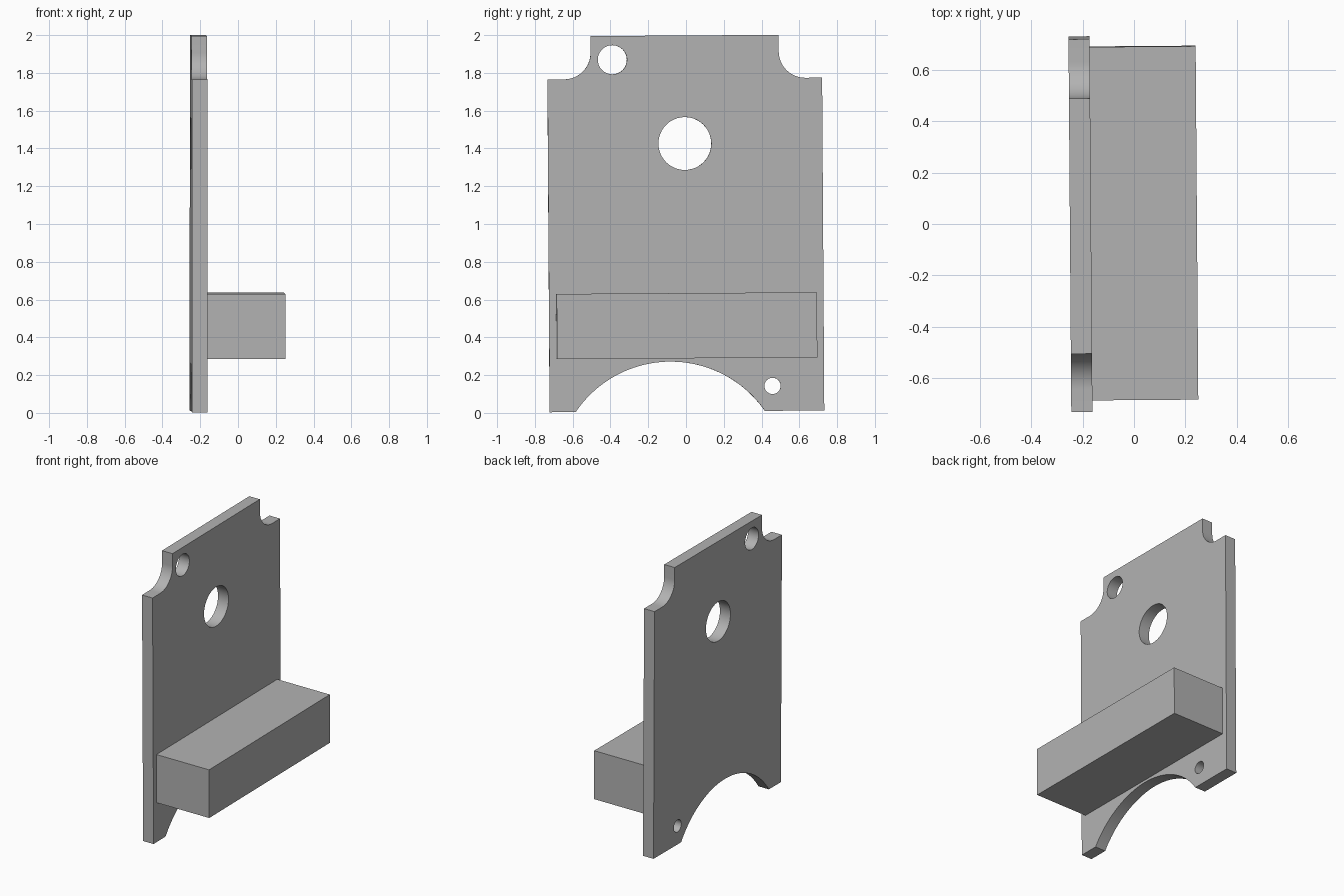
import bpy, bmesh
from math import cos, sin, asin, pi
from mathutils import Matrix, Vector

default = bpy.data.objects.get("Cube")
if default:
    bpy.data.objects.remove(default, do_unlink=True)

grey = bpy.data.materials.new("plain grey")
grey.use_nodes = True
color = (0.45, 0.45, 0.45, 1)
grey.diffuse_color = color
grey.node_tree.nodes["Principled BSDF"].inputs["Base Color"].default_value = color

# The whole bracket leans very slightly about its middle
middle = Matrix.Translation((0, 0, 1))
lean = middle @ Matrix.Rotation(0.0075, 4, 'Z') @ Matrix.Rotation(0.0065, 4, 'X') @ middle.inverted()

back, face, front = -0.25, -0.1675, 0.2455     # plate back, plate face, bar end
half, top, bottom = 0.727, 1.998, 0.008


def arc(cy, cz, r, start, end, steps):
    return [(cy + r * cos(start + (end - start) * i / steps),
             cz + r * sin(start + (end - start) * i / steps)) for i in range(steps + 1)]


# Plate outline: arched foot, then scooped upper corners
arch_y, arch_z, arch_r = -0.0885, -0.335, 0.607
a = asin((bottom - arch_z) / arch_r)
neck, shoulder, r = 0.498, 1.77, 0.14
outline = [(-half, bottom)]
outline += arc(arch_y, arch_z, arch_r, pi - a, a, 48)
outline += [(half, bottom), (half, shoulder)]
outline += arc(neck + r, shoulder + r, r, 1.5 * pi, pi, 20)
outline += [(neck, top), (-neck, top)]
outline += arc(-neck - r, shoulder + r, r, 0, -0.5 * pi, 20)
outline += [(-half, shoulder)]

# Round holes: y, z, radius
holes = [(-0.383, 1.872, 0.077), (-0.002, 1.426, 0.14), (0.454, 0.14, 0.043)]
loops = [outline] + [arc(y, z, hr, 0, 2 * pi, 48)[:-1] for y, z, hr in holes]

curve = bpy.data.curves.new("plate_profile", 'CURVE')
curve.dimensions = '2D'
curve.fill_mode = 'BOTH'
curve.extrude = (face - back) / 2
for loop in loops:
    spline = curve.splines.new('POLY')
    spline.points.add(len(loop) - 1)
    for point, (y, z) in zip(spline.points, loop):
        point.co = (y, z, 0, 1)
    spline.use_cyclic_u = True
plate = bpy.data.objects.new("back_plate", curve)
bpy.context.collection.objects.link(plate)
bpy.ops.object.select_all(action='DESELECT')
plate.select_set(True)
bpy.context.view_layer.objects.active = plate
bpy.ops.object.convert(target='MESH')
plate = bpy.context.object
plate.name = "back_plate"

# Stand the profile up in the y-z plane
stand = Matrix(((0, 0, 1, (back + face) / 2), (1, 0, 0, 0), (0, 1, 0, 0), (0, 0, 0, 1)))
bm = bmesh.new()
bm.from_mesh(plate.data)
bmesh.ops.remove_doubles(bm, verts=bm.verts, dist=0.0001)
bmesh.ops.transform(bm, matrix=lean @ stand, verts=bm.verts)
bmesh.ops.dissolve_limit(bm, angle_limit=0.01, verts=bm.verts, edges=bm.edges)
bmesh.ops.recalc_face_normals(bm, faces=bm.faces)
bm.to_mesh(plate.data)
bm.free()
plate.data.materials.clear()
plate.data.materials.append(grey)
bpy.ops.object.shade_smooth_by_angle(angle=0.5)

# Solid bar across the front of the plate
bar_low, bar_high, bar_half = 0.289, 0.634, 0.689
size = Vector((front - face, 2 * bar_half, bar_high - bar_low))
centre = Vector(((front + face) / 2, 0, (bar_low + bar_high) / 2))
mesh = bpy.data.meshes.new("cross_bar")
bm = bmesh.new()
bmesh.ops.create_cube(bm, size=1,
                      matrix=lean @ Matrix.Translation(centre) @ Matrix.Diagonal((*size, 1)))
bm.to_mesh(mesh)
bm.free()
mesh.materials.append(grey)
bpy.context.collection.objects.link(bpy.data.objects.new("cross_bar", mesh))
